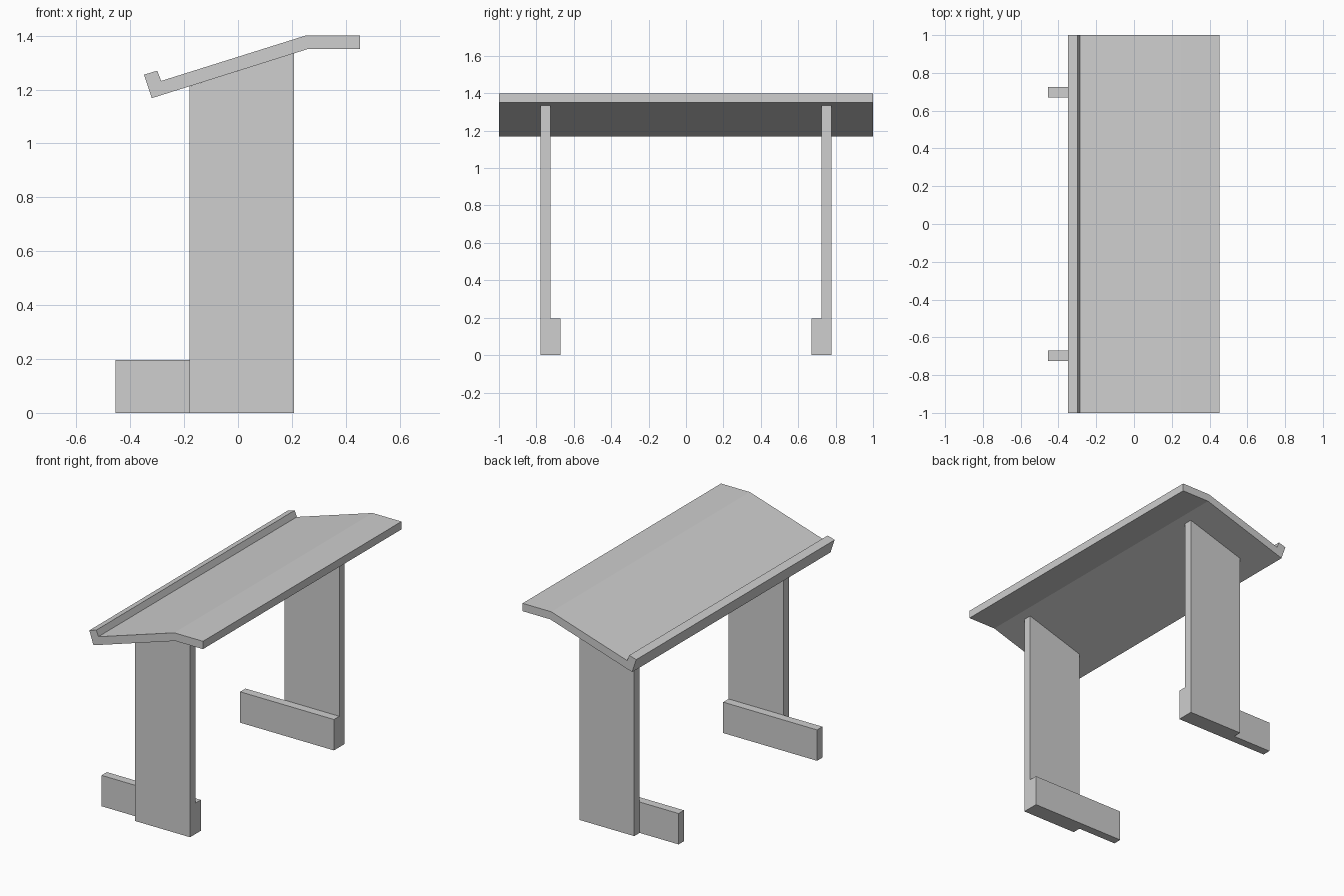
import bpy
import bmesh

cube = bpy.data.objects.get("Cube")
if cube:
    bpy.data.objects.remove(cube, do_unlink=True)

grey = bpy.data.materials.new("plain_grey")
grey.use_nodes = True
colour = (0.62, 0.62, 0.62, 1)
grey.diffuse_color = colour
grey.node_tree.nodes["Principled BSDF"].inputs["Base Color"].default_value = colour


def extrude_profile(name, profile, y_start, y_end):
    """Extrude an (x, z) outline along y into a solid part."""
    bm = bmesh.new()
    face = bm.faces.new([bm.verts.new((x, y_start, z)) for x, z in profile])
    result = bmesh.ops.extrude_face_region(bm, geom=[face])
    moved = [v for v in result["geom"] if isinstance(v, bmesh.types.BMVert)]
    bmesh.ops.translate(bm, verts=moved, vec=(0, y_end - y_start, 0))
    bmesh.ops.recalc_face_normals(bm, faces=bm.faces)
    mesh = bpy.data.meshes.new(name)
    bm.to_mesh(mesh)
    bm.free()
    mesh.materials.append(grey)
    obj = bpy.data.objects.new(name, mesh)
    bpy.context.collection.objects.link(obj)
    return obj


# Sloping desk top with a flat rear shelf and a raised lip
top_profile = [(0.453, 1.40), (0.25, 1.40), (-0.285, 1.232), (-0.30, 1.27),
               (-0.349, 1.255), (-0.32, 1.168), (0.258, 1.35), (0.453, 1.35)]
extrude_profile("desk_top", top_profile, -1, 1)

# Upright panels cut to the slope, each with a foot board on its inner face
upright_profile = [(-0.18, 0), (0.207, 0), (0.207, 1.334), (-0.18, 1.212)]
foot_profile = [(-0.455, 0), (0.207, 0), (0.207, 0.197), (-0.455, 0.197)]
for side, label in ((-1, "front"), (1, "back")):
    extrude_profile(label + "_upright", upright_profile, side * 0.725, side * 0.779)
    extrude_profile(label + "_foot", foot_profile, side * 0.671, side * 0.725)
